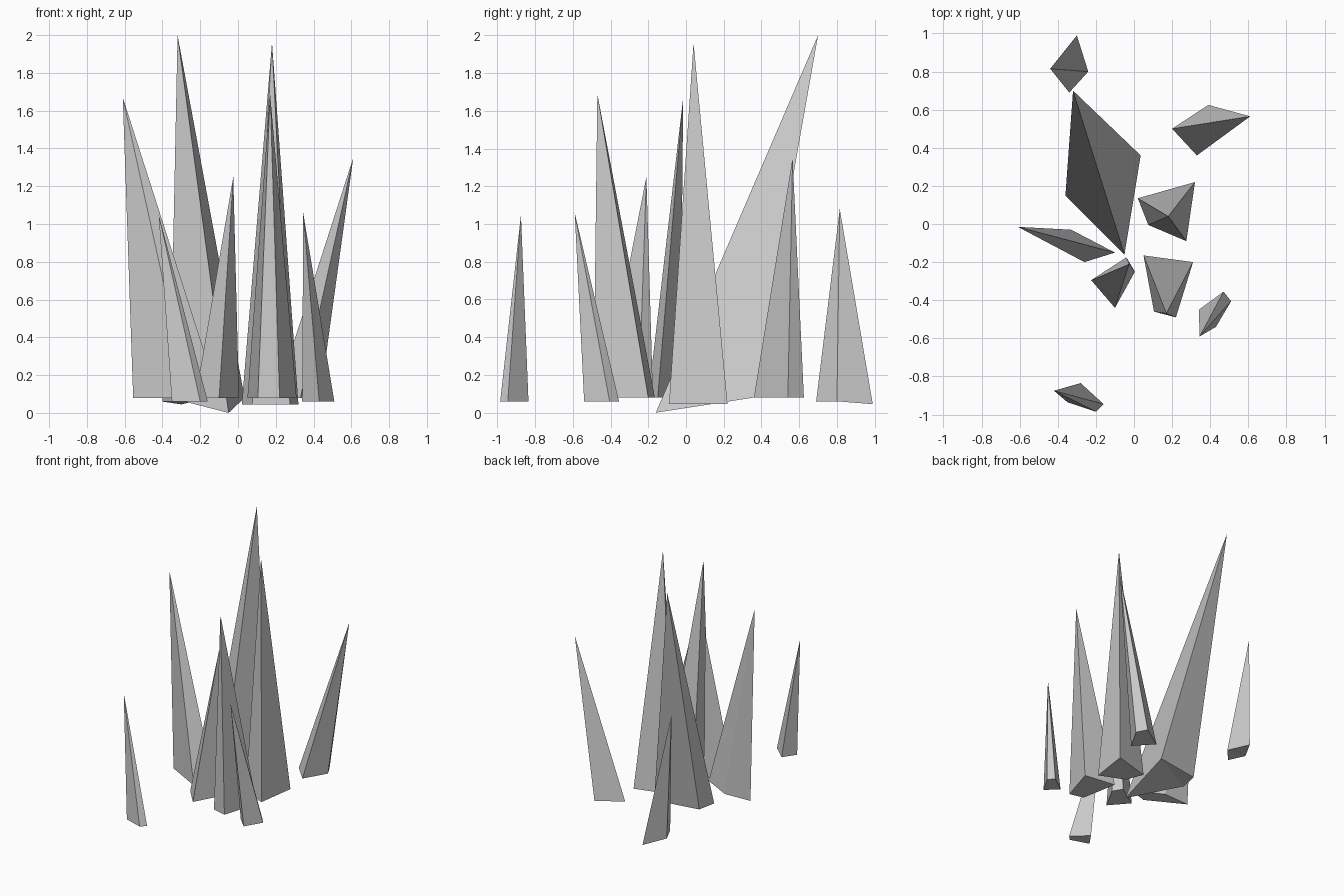
import bpy

if "Cube" in bpy.data.objects:
    bpy.data.objects.remove(bpy.data.objects["Cube"])


def spike(name, apex, base_z, corners):
    """Leaning four-sided spike: base corners (x, y[, z]) counter-clockwise, one tip."""
    verts = [(c[0], c[1], c[2] if len(c) > 2 else base_z) for c in corners] + [apex]
    tip = len(corners)
    faces = [(i, (i + 1) % tip, tip) for i in range(tip)]
    # flat base, split in two as it may be slightly bent
    faces += [(2, 1, 0), (3, 2, 0)]
    mesh = bpy.data.meshes.new(name)
    mesh.from_pydata(verts, [], faces)
    mesh.update()
    obj = bpy.data.objects.new(name, mesh)
    bpy.context.collection.objects.link(obj)
    return obj


# tall spikes in the middle
spike("main_spike", (-.32, .70, 2.0), .08,
      [(-.36, .15), (-.05, -.16, 0), (.035, .36), (-.33, .30)])
spike("centre_spike", (.18, .04, 1.96), .045,
      [(.02, .135), (.075, -.005), (.275, -.09), (.32, .22)])
spike("front_centre_spike", (.17, -.47, 1.69), .08,
      [(.05, -.165), (.105, -.46), (.22, -.49), (.31, -.20)])

# medium spikes
spike("left_spike", (-.61, -.015, 1.67), .08,
      [(-.555, -.04), (-.26, -.20), (-.10, -.15), (-.33, -.03)])
spike("right_spike", (.61, .565, 1.35), .08,
      [(.20, .50), (.33, .36), (.435, .54), (.39, .625)])
spike("inner_front_spike", (-.025, -.21, 1.25), .08,
      [(-.225, -.295), (-.10, -.44), (.005, -.25), (-.04, -.175)])

# small outer spikes
spike("back_spike", (-.44, .815, 1.08), .06,
      [(-.40, .82), (-.34, .69), (-.24, .80), (-.30, .99, .045)])
spike("front_right_spike", (.345, -.59, 1.06), .06,
      [(.34, -.45), (.43, -.54), (.51, -.405), (.47, -.355)])
spike("front_left_spike", (-.42, -.875, 1.05), .06,
      [(-.35, -.935), (-.20, -.985), (-.16, -.945), (-.28, -.835)])
